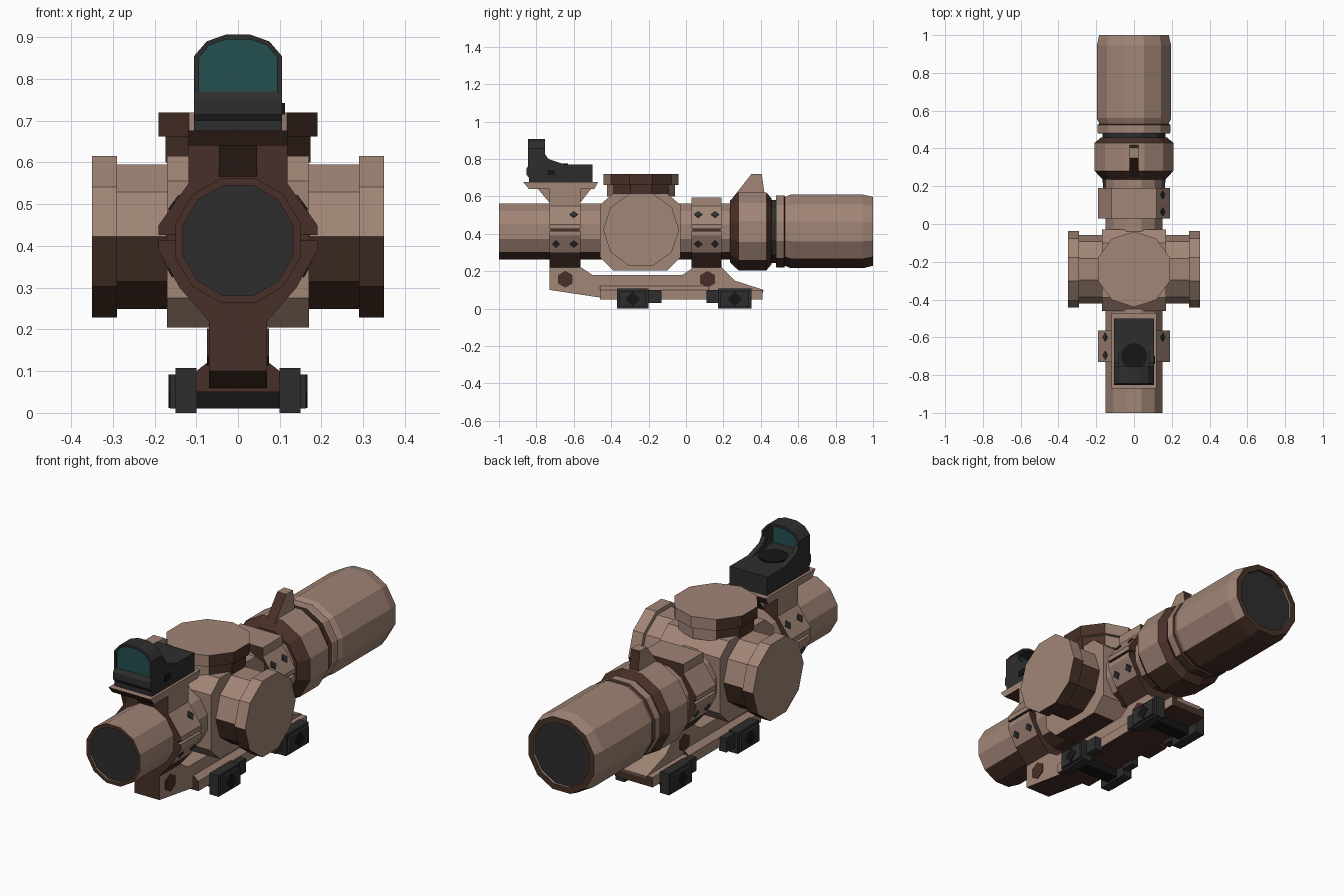
import bpy, bmesh, math
from mathutils import Vector, Matrix

if "Cube" in bpy.data.objects:
    bpy.data.objects.remove(bpy.data.objects["Cube"])


def material(name, rgb):
    m = bpy.data.materials.new(name)
    m.use_nodes = True
    m.diffuse_color = (*rgb, 1)
    m.node_tree.nodes["Principled BSDF"].inputs["Base Color"].default_value = (*rgb, 1)
    return m


TAN = material("tan", (.355, .233, .18))
BROWN = material("dark_brown", (.065, .03, .021))
GREY = material("dark_grey", (.027, .027, .027))
BLACK = material("near_black", (.008, .008, .008))
TEAL = material("teal_glass", (.017, .078, .078))
AXIS = .413          # height of the optical axis
TURRET_Y = -.24


# Rules choosing the faces that take the second colour
def ends_and_under(n):
    return abs(n.y) > .6 or n.z < -.6


def under(n):
    return n.z < -.75


def lower_half(n):
    return n.z < -.1 and abs(n.x) < .5


def sideways(n):
    return abs(n.x) > .5


def finish(name, bm, mats, rule=None):
    bmesh.ops.recalc_face_normals(bm, faces=bm.faces)
    if rule:
        for f in bm.faces:
            f.material_index = int(rule(f.normal))
    me = bpy.data.meshes.new(name)
    bm.to_mesh(me)
    bm.free()
    for m in mats:
        me.materials.append(m)
    ob = bpy.data.objects.new(name, me)
    bpy.context.collection.objects.link(ob)
    return ob


def skin(name, rings, mats, rule):
    bm = bmesh.new()
    rows = [[bm.verts.new(p) for p in ring] for ring in rings]
    n = len(rows[0])
    for a, b in zip(rows, rows[1:]):
        for i in range(n):
            j = (i + 1) % n
            bm.faces.new((a[i], a[j], b[j], b[i]))
    bm.faces.new(rows[0])
    bm.faces.new(rows[-1])
    return finish(name, bm, mats, rule)


def prism(name, pts, axis, a, b, mats=(TAN, BROWN), rule=ends_and_under):
    place = {"X": lambda p, t: (t, p[0], p[1]),
             "Y": lambda p, t: (p[0], t, p[1]),
             "Z": lambda p, t: (p[0], p[1], t)}[axis]
    return skin(name, [[place(p, t) for p in pts] for t in (a, b)], mats,
                rule if len(mats) > 1 else None)


def box(name, x, y, z, mats=(TAN, BROWN), rule=ends_and_under):
    return prism(name, [(x[0], z[0]), (x[1], z[0]), (x[1], z[1]), (x[0], z[1])],
                 "Y", y[0], y[1], mats, rule)


def lathe(name, profile, mats=(TAN, BROWN), sides=12):
    # profile of (distance to flat, y) turned about the optical axis
    rings = []
    for r, y in profile:
        r /= math.cos(math.pi / sides)
        angles = [(i + .5) * math.tau / sides for i in range(sides)]
        rings.append([(r * math.cos(t), y, AXIS + r * math.sin(t)) for t in angles])
    return skin(name, rings, mats, ends_and_under if len(mats) > 1 else None)


def plate(name, loc, normal, r, mat, sides=4, depth=.008):
    bm = bmesh.new()
    turn = Vector(normal).to_track_quat('Z', 'Y').to_matrix().to_4x4()
    bmesh.ops.create_cone(bm, cap_ends=True, segments=sides, radius1=r, radius2=r,
                          depth=depth, matrix=Matrix.Translation(loc) @ turn)
    return finish(name, bm, [mat])


def decagon(r, cx, cy):
    return [(cx + r * math.cos(i * math.tau / 10), cy + r * math.sin(i * math.tau / 10))
            for i in range(10)]


def mirrored(pts):
    return pts + [(-x, z) for x, z in reversed(pts)]


# Main tube, zoom bell and eyepiece
lathe("main_tube", [(.132, -.98), (.132, -1), (.15, -1), (.15, .25)])
lathe("front_lens", [(.132, -.99), (.132, -.98)], [GREY])
lathe("zoom_bell", [(.165, .235), (.208, .28), (.208, .43), (.175, .458)])
lathe("dark_band", [(.168, .45), (.168, .49)], [GREY])
lathe("eyepiece", [(.19, .48), (.193, .485), (.193, .525), (.184, .53), (.197, .56),
                   (.197, .945), (.184, 1), (.155, 1), (.155, .98)])
lathe("rear_lens", [(.155, .978), (.155, .988)], [GREY])
prism("zoom_lever", [(.24, .58), (.35, .72), (.405, .72), (.425, .58)], "X", -.025, .025)

# Turret housing
prism("turret_housing", [(-.46, .275), (-.39, .205), (-.1, .205), (-.03, .275), (-.03, .555),
                         (-.1, .615), (-.39, .615), (-.46, .555)], "X", -.17, .17, rule=under)

# Turrets on both sides and on top
for s, side in ((1, "left"), (-1, "right")):
    prism(side + "_turret_neck", decagon(.182, TURRET_Y, .422), "X", s * .16, s * .29,
          rule=lower_half)
    prism(side + "_turret_cap", decagon(.203, TURRET_Y, .422), "X", s * .29, s * .35,
          rule=lower_half)
top = [(x, y) for y, x in decagon(.182, TURRET_Y, 0)]
prism("top_turret_neck", top, "Z", .6, .665, rule=sideways)
top = [(x, y) for y, x in decagon(.2, TURRET_Y, 0)]
prism("top_turret_cap", top, "Z", .662, .72, rule=sideways)

# Clamp rings, split in two halves
for name, a, b in (("front", -.73, -.565), ("rear", .03, .19)):
    prism(name + "_ring_top", mirrored([(.19, .426), (.19, .45), (.118, .55), (.118, .595)]),
          "Y", a, b)
    prism(name + "_ring_bottom", mirrored([(.07, .2), (.07, .22), (.14, .3), (.19, .39),
                                           (.19, .414)]), "Y", a, b)
    box(name + "_ring_joint", (-.172, .172), (a + .005, b - .005), (.41, .43), [BROWN])
    for s in (1, -1):
        for y in (a + .035, b - .035):
            plate(name + "_lower_screw", (s * .165, y, .345), (s * .09, 0, -.05), .022, GREY)
            missing = (name == "rear" and s < 0) or (name == "front" and s > 0 and y < -.65)
            if not missing:
                plate(name + "_upper_screw", (s * .152, y, .503), (s * .1, 0, .072), .022, GREY)
        plate(name + "_hex_recess", (s * .07, a + .085, .157), (s, 0, 0), .045, BROWN, 6)

# Mount base
prism("mount_beam", [(-.73, .22), (-.73, .1), (-.45, .058), (.4, .058), (.415, .1), (.26, .15),
                     (.19, .22), (.04, .22), (-.02, .18), (-.5, .18), (-.56, .22)],
      "X", -.07, .07, rule=lambda n: n.y < -.6 or n.z < -.6)
prism("rail_shoe", mirrored([(.1, .05), (.1, .1), (.072, .122)]), "Y", -.46, .12)
prism("rail_shoe_rear", mirrored([(.1, .05), (.1, .1)]), "Y", .12, .41)

# Rail clamps
for name, a, b, c in (("front", -.37, -.2, -.13), ("rear", .35, .17, .11)):
    mid = (a + b) / 2
    box(name + "_cross_bar", (-.1, .1), (mid - .035, mid + .035), (.01, .052), [BLACK])
    for s in (1, -1):
        box(name + "_clamp", (s * .1, s * .15), (a, b), (0, .107), [GREY])
        box(name + "_clamp_pad", (s * .15, s * .163), (a + (b - a) * .08, b - (b - a) * .08),
            (.01, .092), [GREY])
        box(name + "_clamp_arm", (s * .095, s * .135), (b, c), (.03, .1), [GREY])
        plate(name + "_clamp_nut", (s * .163, mid, .052), (s, 0, 0), .04, BLACK, 4, .006)

# Riser carrying the small sight
box("riser_block", (-.118, .118), (-.73, -.565), (.55, .65))
prism("riser_gusset", [(-.725, .56), (-.8, .65), (-.5, .65), (-.57, .56)], "X", -.045, .045)
prism("riser_plate", [(-.84, .64), (-.87, .676), (-.47, .676), (-.49, .64)], "X", -.118, .118)

# Reflex sight with arched hood
prism("sight_body", [(-.84, .676), (-.84, .7), (-.852, .715), (-.852, .75), (-.84, .77),
                     (-.5, .77), (-.5, .676)], "X", -.105, .105, [GREY])
outer = [(.105, .765), (.105, .855), (.075, .89), (.03, .906)]
inner = [(.094, .765), (.094, .85), (.07, .88), (.028, .895)]
hood = mirrored(outer) + list(reversed(mirrored(inner)))
prism("sight_hood", hood, "Y", -.845, -.755, [GREY])
prism("sight_glass", mirrored(inner), "Y", -.838, -.83, [TEAL])
for s in (1, -1):
    prism("sight_cheek", [(-.757, .765), (-.757, .83), (-.735, .8), (-.64, .768)],
          "X", s * .08, s * .105, [GREY])
plate("emitter_disc", (0, -.7, .772), (0, 0, 1), .07, BLACK, 12)
box("sight_button", (.1, .112), (-.74, -.7), (.715, .742), [BLACK])
